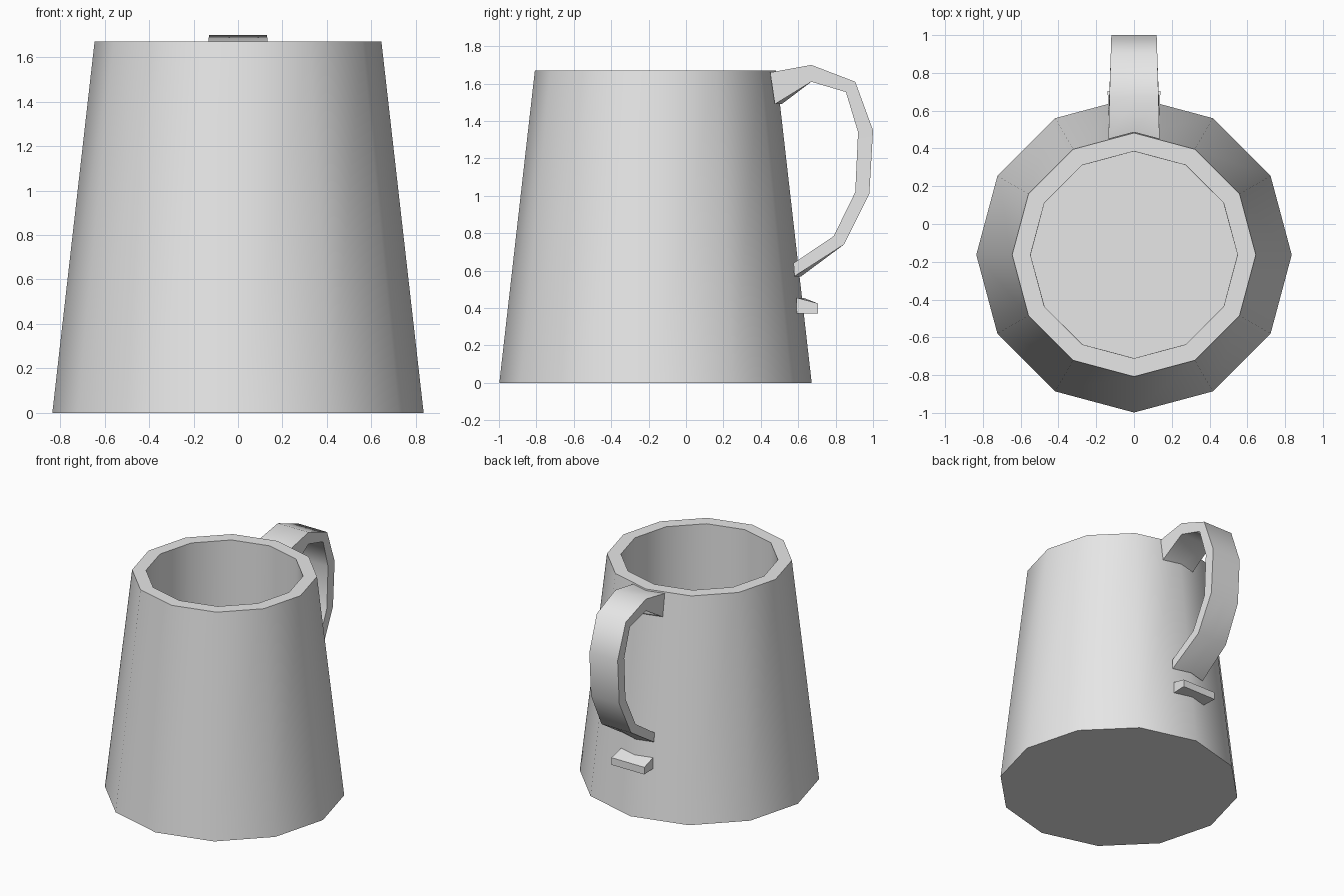
import bpy, bmesh
from math import sin, cos, pi, radians

cube = bpy.data.objects.get("Cube")
if cube:
    bpy.data.objects.remove(cube, do_unlink=True)

SIDES = 12
CENTER_Y = -0.163

grey = bpy.data.materials.new("plain_grey")
grey.use_nodes = True
grey.diffuse_color = (0.8, 0.8, 0.8, 1)
grey.node_tree.nodes["Principled BSDF"].inputs["Base Color"].default_value = (0.8, 0.8, 0.8, 1)


def finish(name, bm, angle):
    bmesh.ops.recalc_face_normals(bm, faces=bm.faces)
    mesh = bpy.data.meshes.new(name)
    bm.to_mesh(mesh)
    bm.free()
    mesh.materials.append(grey)
    obj = bpy.data.objects.new(name, mesh)
    bpy.context.collection.objects.link(obj)
    bpy.ops.object.select_all(action='DESELECT')
    obj.select_set(True)
    bpy.context.view_layer.objects.active = obj
    bpy.ops.object.shade_smooth_by_angle(angle=radians(angle))
    return obj


def loft(bm, rings):
    """Skin closed rings of equal length and cap both ends."""
    loops = [[bm.verts.new(p) for p in ring] for ring in rings]
    for a, b in zip(loops, loops[1:]):
        n = len(a)
        for i in range(n):
            j = (i + 1) % n
            bm.faces.new((a[i], a[j], b[j], b[i]))
    bm.faces.new(loops[0])
    bm.faces.new(loops[-1])


def ring(radius, z, twist=0.0):
    return [(radius * cos(2 * pi * i / SIDES + twist),
             CENTER_Y + radius * sin(2 * pi * i / SIDES + twist), z)
            for i in range(SIDES)]


# Cup: tapered outside, rim, straight inside with a floor
bm = bmesh.new()
loft(bm, [ring(0.835, 0), ring(0.645, 1.67), ring(0.548, 1.67), ring(0.548, 0.1, radians(0.6))])
finish("cup_body", bm, 40)


def strap(name, sections, angle):
    """Flat strap from (outer yz, inner yz, half width, centre notch depth)."""
    bm = bmesh.new()
    rings = []
    for (oy, oz), (iy, iz), w, notch in sections:
        rings.append([(-w, oy, oz), (0, oy + notch, oz), (w, oy, oz),
                      (w, iy, iz), (0, iy + notch, iz), (-w, iy, iz)])
    loft(bm, rings)
    return finish(name, bm, angle)


# Handle: notched ends wrap the corner of the cup
strap("handle", [
    ((0.45, 1.66), (0.475, 1.49), 0.135, 0.036),
    ((0.67, 1.70), (0.67, 1.61), 0.13, 0),
    ((0.905, 1.61), (0.855, 1.555), 0.123, 0),
    ((1.0, 1.35), (0.92, 1.34), 0.12, 0),
    ((0.98, 1.01), (0.905, 1.02), 0.12, 0),
    ((0.845, 0.74), (0.79, 0.785), 0.125, 0),
    ((0.58, 0.57), (0.575, 0.64), 0.135, 0.036),
], 60)

# Small stub below the handle
strap("handle_stub", [
    ((0.592, 0.455), (0.592, 0.37), 0.135, 0.036),
    ((0.705, 0.425), (0.705, 0.37), 0.14, 0),
], 30)
